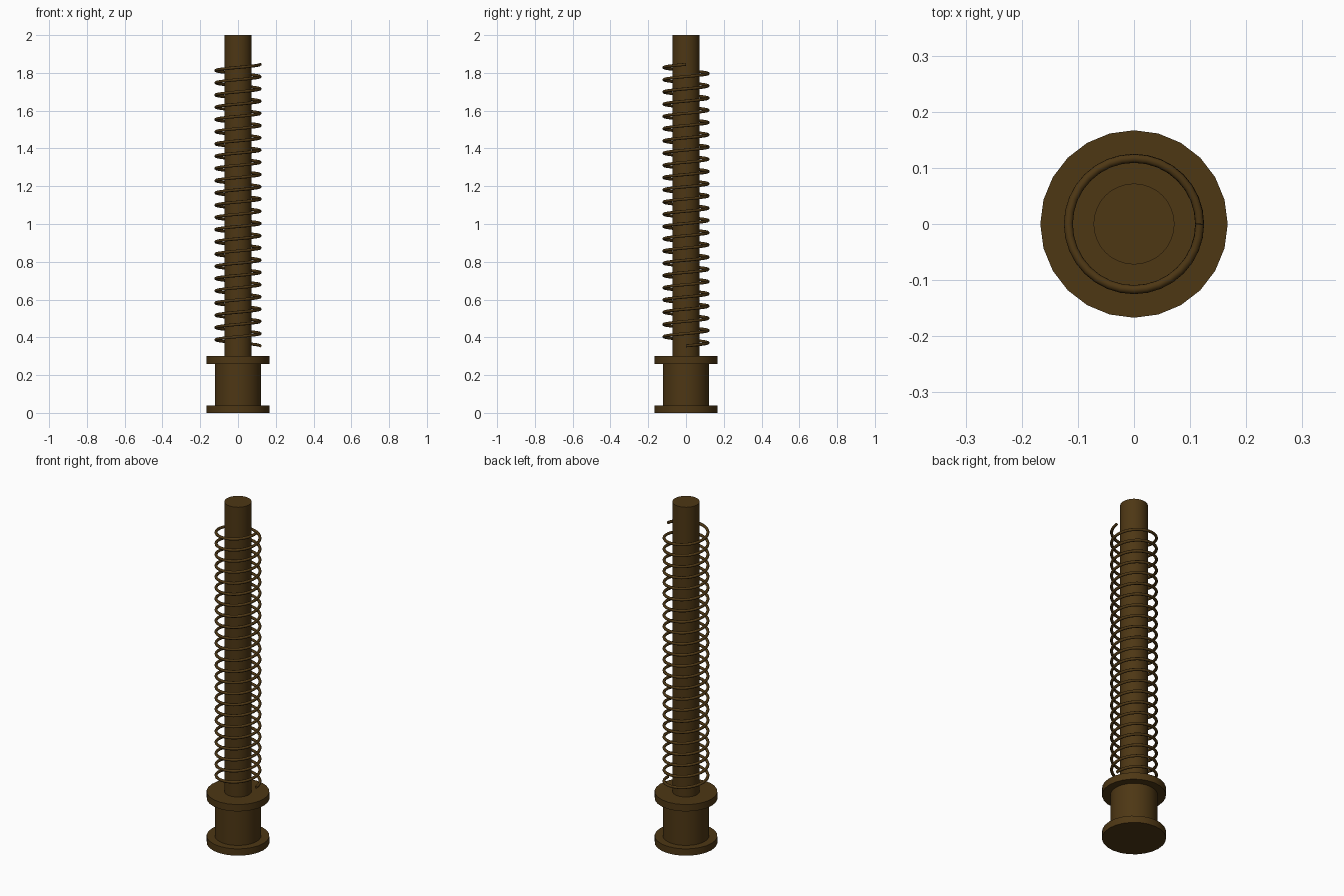
import bpy
import math

cube = bpy.data.objects.get("Cube")
if cube:
    bpy.data.objects.remove(cube, do_unlink=True)

# Dark bronze material
bronze = bpy.data.materials.new("dark_bronze")
bronze.use_nodes = True
colour = (0.075, 0.038, 0.007, 1)
bronze.diffuse_color = colour
bronze.node_tree.nodes["Principled BSDF"].inputs["Base Color"].default_value = colour


def cylinder(name, radius, bottom, top, sides):
    bpy.ops.mesh.primitive_cylinder_add(
        vertices=sides, radius=radius, depth=top - bottom,
        location=(0, 0, (bottom + top) / 2))
    obj = bpy.context.object
    obj.name = name
    obj.data.materials.append(bronze)
    bpy.ops.object.shade_smooth_by_angle(angle=math.radians(30))
    return obj


# Spool base with two flanges, and the rod
cylinder("lower_flange", 0.167, 0, 0.04, 24)
cylinder("spool_body", 0.123, 0.04, 0.26, 48)
cylinder("upper_flange", 0.167, 0.26, 0.30, 24)
cylinder("rod", 0.072, 0.30, 2.0, 48)

# Coil spring, rising counterclockwise
TURNS, STEPS = 23, 32
RADIUS, BOTTOM, TOP = 0.117, 0.355, 1.845
curve = bpy.data.curves.new("spring", 'CURVE')
curve.dimensions = '3D'
curve.bevel_depth = 0.008
curve.bevel_resolution = 2
curve.use_fill_caps = True
spline = curve.splines.new('POLY')
count = TURNS * STEPS
spline.points.add(count)
for i, point in enumerate(spline.points):
    angle = math.tau * i / STEPS
    height = BOTTOM + (TOP - BOTTOM) * i / count
    point.co = (RADIUS * math.cos(angle), RADIUS * math.sin(angle), height, 1)
spline.use_smooth = True
curve.materials.append(bronze)
spring = bpy.data.objects.new("spring", curve)
bpy.context.collection.objects.link(spring)

# Turn the spring into a mesh
bpy.ops.object.select_all(action='DESELECT')
spring.select_set(True)
bpy.context.view_layer.objects.active = spring
bpy.ops.object.convert(target='MESH')
bpy.ops.object.shade_smooth_by_angle(angle=math.radians(50))
